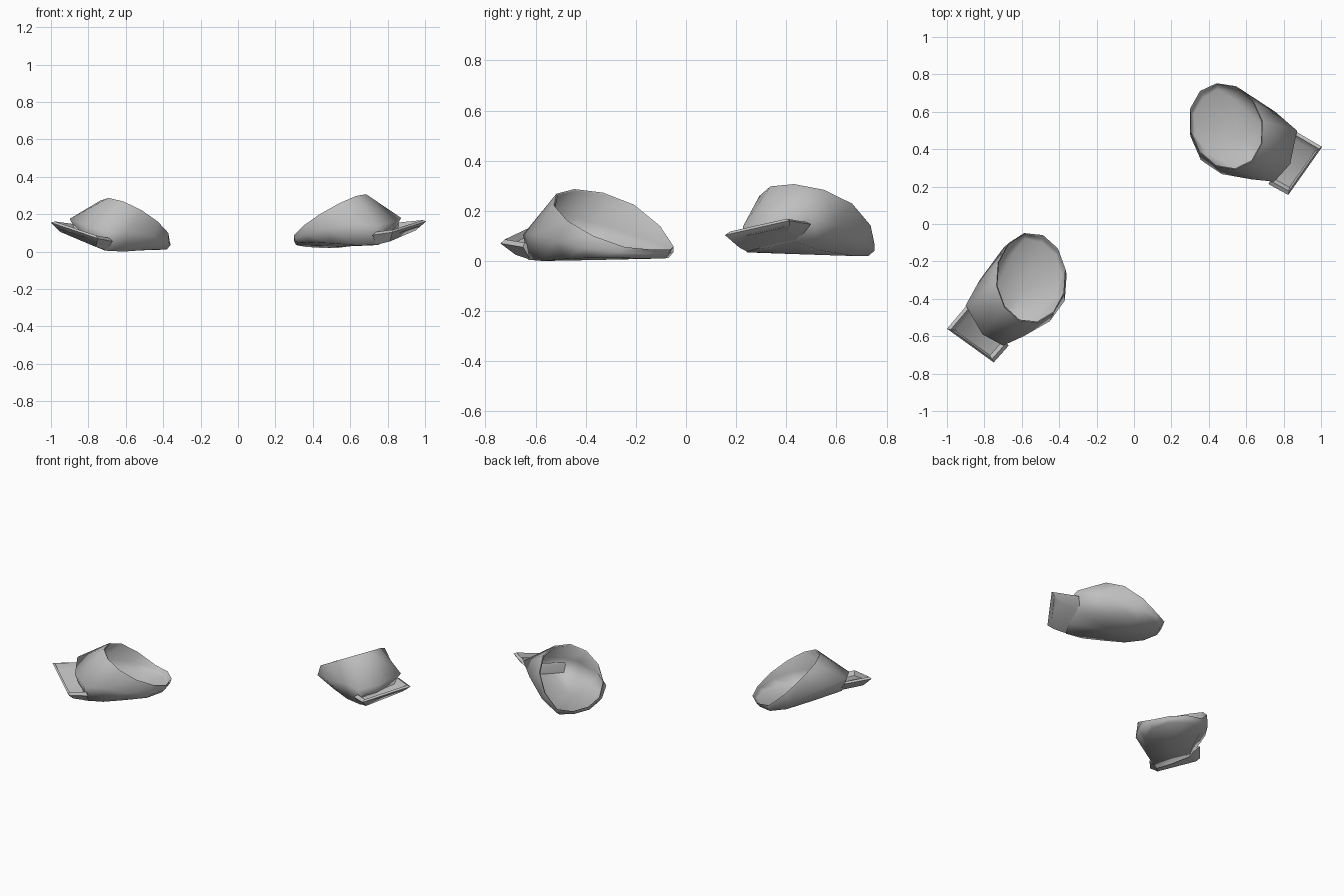
import bpy, bmesh
from math import sin, cos, pi, radians
from mathutils import Matrix, Vector

if "Cube" in bpy.data.objects:
    bpy.data.objects.remove(bpy.data.objects["Cube"])

grey = bpy.data.materials.new("plain_grey")
grey.use_nodes = True
grey.diffuse_color = (0.52, 0.52, 0.52, 1)
grey.node_tree.nodes["Principled BSDF"].inputs["Base Color"].default_value = grey.diffuse_color

SIDES = 12
CENTRE = Vector((-0.55, -0.288, 0))


def rim_loop(scale=1.0, drop=0.0):
    """Tilted oval opening, curling down at the heel, listed clockwise from the heel."""
    points = []
    for i in range(SIDES):
        a = pi / 2 + 0.18 - i * 2 * pi / SIDES
        dx, dy = 0.188 * cos(a) * scale, 0.243 * sin(a) * scale
        z = max(0.045, 0.165 - 0.51 * dx - 0.31 * dy - 0.9 * max(0, dy) ** 2)
        points.append(CENTRE + Vector((dx, dy, z - drop)))
    return points


# widest outline of the shell, in the same order as the rim
BELLY = [(-.59, -.05, .035), (-.49, -.07, .03), (-.4, -.15, .03), (-.36, -.27, .035),
         (-.37, -.41, .05), (-.45, -.52, .08), (-.59, -.6, .11), (-.7, -.65, .105),
         (-.81, -.59, .14), (-.9, -.435, .175), (-.825, -.3, .14), (-.7, -.13, .08)]
# outline of the underside
SOLE = [(-.58, -.07, .012), (-.49, -.09, .01), (-.41, -.16, .01), (-.38, -.27, .012),
        (-.41, -.39, .012), (-.5, -.48, .008), (-.61, -.57, 0), (-.71, -.63, .005),
        (-.77, -.57, .03), (-.84, -.47, .065), (-.74, -.33, .03), (-.65, -.15, .012)]
# flared toe tray: lip corners and underside corners
LIP = [(-1, -.56, .155), (-.75, -.74, .07), (-.67, -.65, .055), (-.89, -.43, .14)]
UNDER = [(-.95, -.54, .105), (-.76, -.68, .025), (-.7, -.62, .005), (-.83, -.46, .07)]


def add_loop(bm, points):
    return [bm.verts.new(p) for p in points]


def bridge(bm, a, b):
    n = len(a)
    for i in range(n):
        j = (i + 1) % n
        bm.faces.new((a[i], a[j], b[j], b[i]))


def shrunk(points, middle, scale, lift=0.0):
    return [middle + (Vector(p) - middle) * scale + Vector((0, 0, lift)) for p in points]


def finish(bm, name, matrix, crease):
    bmesh.ops.recalc_face_normals(bm, faces=bm.faces)
    bm.transform(matrix)
    if matrix.determinant() < 0:
        bmesh.ops.reverse_faces(bm, faces=bm.faces)
    mesh = bpy.data.meshes.new(name)
    bm.to_mesh(mesh)
    bm.free()
    mesh.materials.append(grey)
    obj = bpy.data.objects.new(name, mesh)
    bpy.context.collection.objects.link(obj)
    bpy.ops.object.select_all(action="DESELECT")
    obj.select_set(True)
    bpy.context.view_layer.objects.active = obj
    bpy.ops.object.shade_smooth_by_angle(angle=radians(crease))


def hollow_shell(name, matrix):
    bm = bmesh.new()
    rim = add_loop(bm, rim_loop())
    belly = add_loop(bm, BELLY)
    sole = add_loop(bm, SOLE)
    # thin lining that follows the outer skin down to the floor
    inner = add_loop(bm, rim_loop(0.975, 0.005))
    lining = add_loop(bm, shrunk(BELLY, CENTRE, 0.97))
    floor = add_loop(bm, shrunk(SOLE, CENTRE, 0.96, 0.008))
    for a, b in ((inner, rim), (rim, belly), (belly, sole), (inner, lining), (lining, floor)):
        bridge(bm, a, b)
    for loop, z in ((sole, 0.004), (floor, 0.013)):
        hub = bm.verts.new((-0.6, -0.36, z))
        for i in range(SIDES):
            bm.faces.new((loop[i - 1], loop[i], hub))
    finish(bm, name, matrix, 88)


def toe_tray(name, matrix):
    bm = bmesh.new()
    middle = sum((Vector(p) for p in LIP), Vector()) / len(LIP)
    under = add_loop(bm, UNDER)
    lip = add_loop(bm, LIP)
    ledge = add_loop(bm, shrunk(LIP, middle, 0.88, 0.012))
    pan = add_loop(bm, shrunk(LIP, middle, 0.74, -0.018))
    for a, b in ((under, lip), (lip, ledge), (ledge, pan)):
        bridge(bm, a, b)
    bm.faces.new(pan)
    bm.faces.new(under)
    finish(bm, name, matrix, 50)


# the second piece is a mirrored, turned and slightly rolled copy of the first
turned = (Matrix.Translation((0.485, 0.512, 0.022))
          @ Matrix.Rotation(radians(-5), 4, Vector((0.85, -0.53, 0)))
          @ Matrix.Rotation(radians(19), 4, "Z")
          @ Matrix.Scale(-1, 4, (1, 0, 0)) @ Matrix.Translation(-CENTRE))
for side, matrix in (("right", Matrix.Identity(4)), ("left", turned)):
    hollow_shell(side + "_shell", matrix)
    toe_tray(side + "_toe_tray", matrix)
